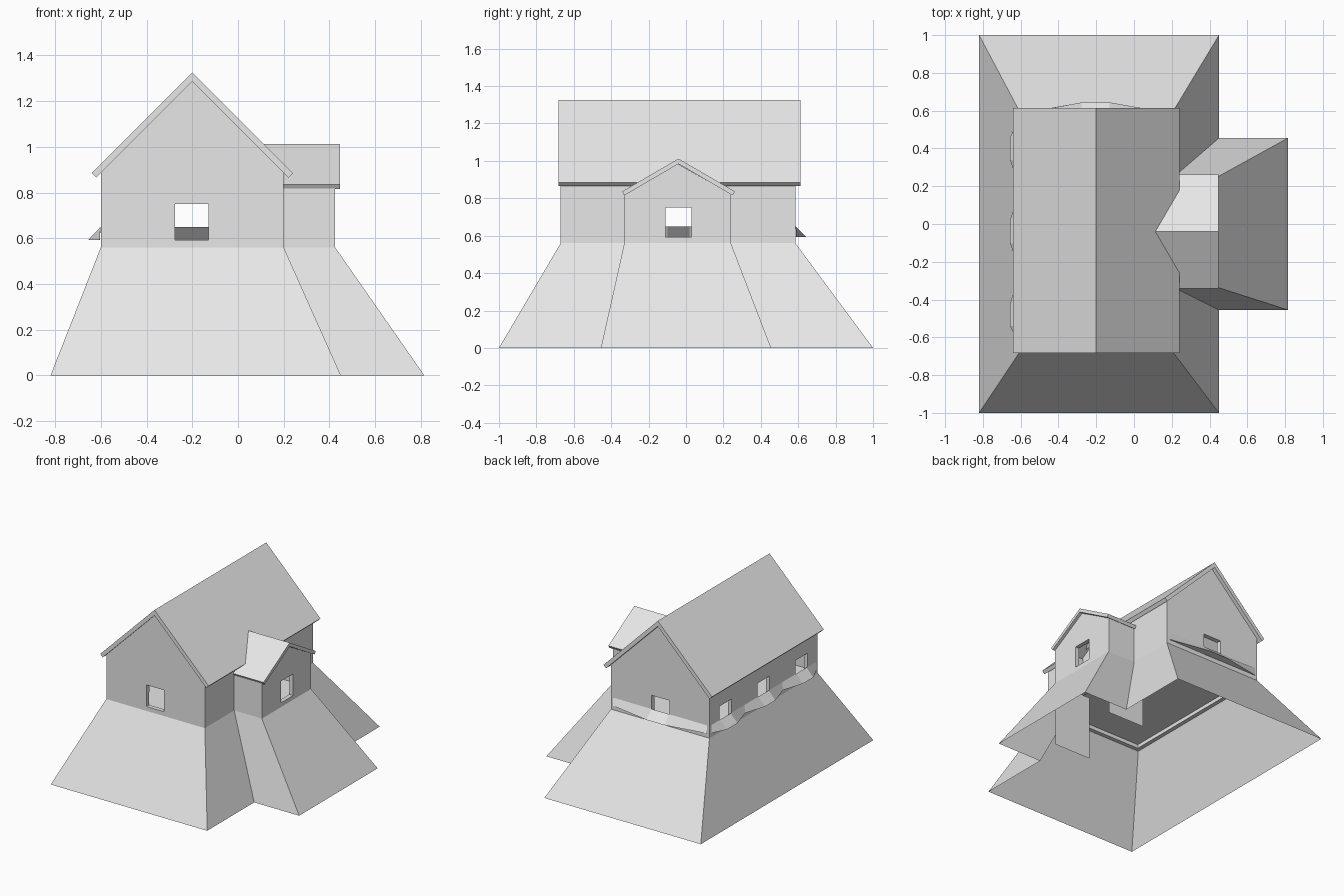
import bpy, bmesh
from mathutils import Vector

if "Cube" in bpy.data.objects:
    bpy.data.objects.remove(bpy.data.objects["Cube"])

plaster = bpy.data.materials.new("light_grey")
plaster.diffuse_color = (0.8, 0.8, 0.8, 1)
plaster.use_nodes = True
plaster.node_tree.nodes["Principled BSDF"].inputs["Base Color"].default_value = plaster.diffuse_color


def make(name, verts, faces, outward=False):
    """Create an object; optionally turn its faces away from its centre."""
    me = bpy.data.meshes.new(name)
    bm = bmesh.new()
    vs = [bm.verts.new(v) for v in verts]
    for f in faces:
        bm.faces.new([vs[i] for i in f])
    bmesh.ops.recalc_face_normals(bm, faces=bm.faces[:])
    if outward:
        mid = sum((v.co for v in bm.verts), Vector()) / len(bm.verts)
        for f in bm.faces:
            f.normal_update()
        score = sum(f.normal.dot(f.calc_center_median() - mid) for f in bm.faces)
        if score < 0:
            bmesh.ops.reverse_faces(bm, faces=bm.faces[:])
    bm.to_mesh(me)
    bm.free()
    me.materials.append(plaster)
    ob = bpy.data.objects.new(name, me)
    bpy.context.collection.objects.link(ob)
    return ob


def point(axis, a, b, z):
    """a runs across the gable, b runs along the ridge axis."""
    return (a, b, z) if axis == 'y' else (b, a, z)


def box(name, x0, x1, y0, y1, z0, z1):
    v = [(x, y, z) for x in (x0, x1) for y in (y0, y1) for z in (z0, z1)]
    return make(name, v, [(0, 1, 3, 2), (4, 6, 7, 5), (0, 4, 5, 1),
                          (2, 3, 7, 6), (0, 2, 6, 4), (1, 5, 7, 3)], True)


def gable_walls(name, axis, a0, a1, b0, b1, z0, eave, apex, ends):
    """Upright walls with pentagon gable ends."""
    ring = [(a0, z0), (a1, z0), (a1, eave), ((a0 + a1) / 2, apex), (a0, eave)]
    v = [point(axis, a, b, z) for b in (b0, b1) for a, z in ring]
    f = [(1, 2, 7, 6), (0, 5, 9, 4)]
    if 0 in ends:
        f.append((0, 1, 2, 3, 4))
    if 1 in ends:
        f.append((5, 6, 7, 8, 9))
    if len(ends) == 1:           # drop the unused ridge point
        drop = 3 if 0 not in ends else 8
        v.pop(drop)
        f = [tuple(i - (i > drop) for i in q) for q in f]
    ob = make(name, v, f, True)
    s = ob.modifiers.new("thickness", 'SOLIDIFY')
    s.thickness, s.offset, s.use_even_offset = 0.03, -1, True
    return ob


def gable_roof(name, axis, mid, apex, half, slope, drop, lip, b_ridge, b_eave, b_end):
    """Bent slab with square-cut eaves; its near end may be slanted."""
    prof = [(-half, apex - half * slope), (0, apex), (half, apex - half * slope),
            (half - lip, apex - drop - (half - lip) * slope), (0, apex - drop),
            (-half + lip, apex - drop - (half - lip) * slope)]
    v = [point(axis, mid + a, b_ridge if a == 0 else b_eave, z) for a, z in prof]
    v += [point(axis, mid + a, b_end, z) for a, z in prof]
    f = [(i, (i + 1) % 6, (i + 1) % 6 + 6, i + 6) for i in range(6)]
    for k in (0, 6):
        f += [(k, k + 1, k + 4, k + 5), (k + 1, k + 2, k + 3, k + 4)]
    return make(name, v, f, True)


# Flared base following the L-shaped footprint
low = [(-.82, -1), (.45, -1), (.45, -.455), (.815, -.455),
       (.815, .455), (.45, .455), (.45, 1), (-.82, 1)]
top = [(-.6, -.67), (.2, -.67), (.2, -.33), (.425, -.33),
       (.425, .24), (.2, .24), (.2, .585), (-.6, .585)]
make("flared_base", [(*p, 0) for p in low] + [(*p, .56) for p in top],
     [(i, (i + 1) % 8, (i + 1) % 8 + 8, i + 8) for i in range(8)], True)

# Floor
make("floor", [(x, y, .587) for x, y in [(-.58, -.65), (.18, -.65), (.18, -.31), (.41, -.31),
                                        (.41, .22), (.18, .22), (.18, .565), (-.58, .565)]],
     [tuple(range(8))])

# Walls of the house and of the side wing
house = gable_walls("house_walls", 'y', -.6, .2, -.67, .585, .56, .885, 1.285, (0, 1))
wing = gable_walls("wing_walls", 'x', -.33, .24, .2, .425, .56, .822, .985, (1,))

# Window openings
cutters = [box("cut_front_back", -.275, -.13, -1.2, 1.2, .592, .75),
           box("cut_sides", -1.2, 1.2, -.11, .03, .592, .75)]
for y in (.4, -.48):
    cutters.append(box("cut_left", -1, -.4, y - .07, y + .07, .592, .75))
for ob in (house, wing):
    for c in cutters:
        m = ob.modifiers.new("window", 'BOOLEAN')
        m.operation, m.solver, m.object = 'DIFFERENCE', 'EXACT', c
bpy.context.view_layer.update()
deps = bpy.context.evaluated_depsgraph_get()
for ob in (house, wing):
    baked = bpy.data.meshes.new_from_object(ob.evaluated_get(deps))
    ob.modifiers.clear()
    ob.data = baked
for c in cutters:
    bpy.data.objects.remove(c)

# Roofs
gable_roof("house_roof", 'y', -.2, 1.325, .44, 1.0, .04, .02, -.683, -.683, .613)
gable_roof("wing_roof", 'x', -.04, 1.012, .302, .583, .028, .013, .11, .2, .447)

# Inner side panels below the wing
for y in (-.328, .238):
    make("wing_inner_panel", [(.12, y, .085), (.42, y, .085), (.42, y, .56), (.12, y, .56)],
         [(0, 1, 2, 3)])


# Wavy sloping ledges under the back and left windows
def ledge(name, pts, place):
    n = len(pts)
    v = [place(t, 0, .65) for t, d in pts] + [place(t, d, .592) for t, d in pts]
    v += [place(t, 0, .592) for t, d in pts]
    f = []
    for i in range(n - 1):
        f += [(i, i + 1, n + i + 1, n + i), (n + i, n + i + 1, 2 * n + i + 1, 2 * n + i)]
    return make(name, v, f)


ledge("back_ledge", [(-.58, .003), (-.275, .058), (-.13, .058), (.18, .003)],
      lambda t, d, z: (t, .586 + d, z))
wave = [(.565, .003)]
for y, dip in ((.4, .18), (-.04, -.26), (-.48, -.65)):
    wave += [(y + .06, .055), (y - .06, .055), (dip, .004)]
ledge("left_ledge", wave, lambda t, d, z: (-.601 - d, t, z))
